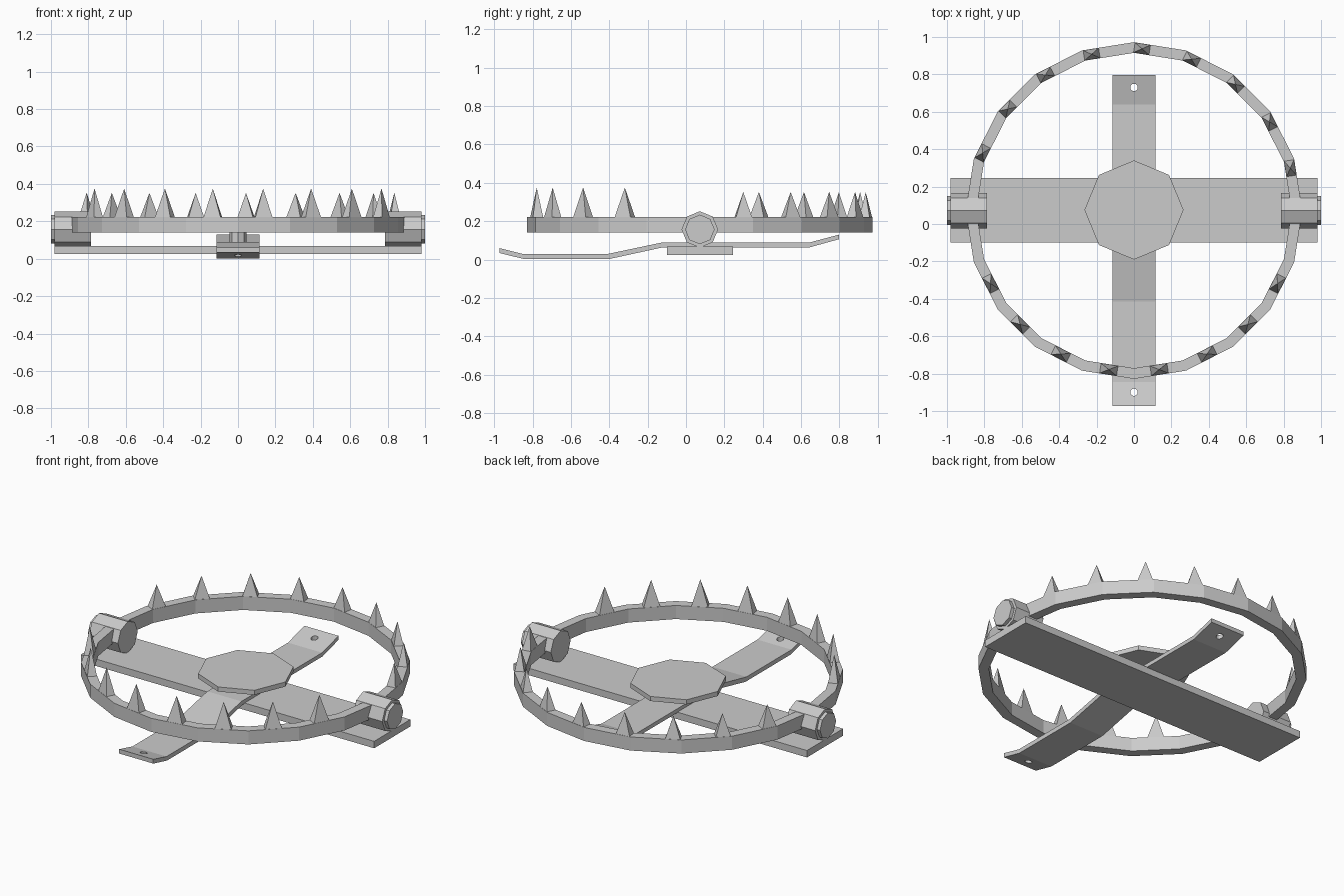
import bpy, bmesh
from math import sin, cos, pi, radians
from mathutils import Matrix, Vector

if "Cube" in bpy.data.objects:
    bpy.data.objects.remove(bpy.data.objects["Cube"])

CY = 0.072          # y of the hinge axis and trap centre
R_OUT, R_IN = 0.90, 0.843
STEP = radians(18)


def make(name, verts, faces):
    me = bpy.data.meshes.new(name)
    bm = bmesh.new()
    vs = [bm.verts.new(v) for v in verts]
    for f in faces:
        bm.faces.new([vs[i] for i in f])
    bmesh.ops.recalc_face_normals(bm, faces=bm.faces)
    bm.to_mesh(me)
    bm.free()
    ob = bpy.data.objects.new(name, me)
    bpy.context.collection.objects.link(ob)
    return ob


def loft(name, sections):
    """Join equal-length loops of points and cap both ends."""
    n = len(sections[0])
    verts = [p for s in sections for p in s]
    faces = [tuple(range(n)), tuple(range(len(verts) - n, len(verts)))]
    for k in range(len(sections) - 1):
        for i in range(n):
            j = (i + 1) % n
            faces.append((k*n + i, k*n + j, (k+1)*n + j, (k+1)*n + i))
    return make(name, verts, faces)


def prism_z(name, r, y, z0, z1, n=8):
    ring = [(r*sin(2*pi*i/n), y + r*cos(2*pi*i/n)) for i in range(n)]
    return loft(name, [[(a, b, z) for a, b in ring] for z in (z0, z1)])


def prism_x(name, r, x0, x1, z, n=8):
    ring = [(CY + r*sin(2*pi*i/n), z + r*cos(2*pi*i/n)) for i in range(n)]
    return loft(name, [[(x, a, b) for a, b in ring] for x in (x0, x1)])


def polar(r, a, side, z):
    return (r*sin(a), CY + side*r*cos(a), z)


# base plate
loft("base_plate", [[(x, -0.10, 0.025), (x, 0.245, 0.025), (x, 0.245, 0.067), (x, -0.10, 0.067)]
                    for x in (-0.98, 0.98)])

# bent cross strap with a hole near each end
top = [(-0.972, 0.060), (-0.845, 0.028), (-0.415, 0.028), (-0.13, 0.088), (0.64, 0.088), (0.797, 0.130)]
bottom = [(-0.972, 0.034), (-0.84, 0.002), (-0.405, 0.002), (-0.12, 0.064), (0.645, 0.064), (0.797, 0.106)]
strap = loft("cross_strap", [[(-0.114, y, a), (0.114, y, a), (0.114, yb, b), (-0.114, yb, b)]
                             for (y, a), (yb, b) in zip(top, bottom)])
for y in (-0.90, 0.73):
    cutter = prism_z("hole_cutter", 0.02, y, -0.1, 0.3, 12)
    cutter.hide_render = True
    mod = strap.modifiers.new("hole", 'BOOLEAN')
    mod.operation = 'DIFFERENCE'
    mod.object = cutter
    bpy.context.view_layer.objects.active = strap
    bpy.ops.object.modifier_apply(modifier=mod.name)
    bpy.data.objects.remove(cutter)

# trigger pan on its stem
prism_z("pan_stem", 0.045, 0.075, 0.08, 0.145)
prism_z("trigger_pan", 0.265, 0.075, 0.14, 0.168)

# hinge knuckles and pins
for s, label in ((-1, "left"), (1, "right")):
    prism_x(label + "_hinge", 0.095, s*0.787, s*0.98, 0.157)
    prism_x(label + "_hinge_pin", 0.077, s*0.97, s*1.0, 0.157)


# half-ring jaws
def jaw(name, side):
    loft(name, [[polar(R_OUT, k*STEP, side, 0.14), polar(R_OUT, k*STEP, side, 0.222),
                 polar(R_IN, k*STEP, side, 0.222), polar(R_IN, k*STEP, side, 0.14)]
                for k in range(-5, 6)])


# pyramid tooth standing on jaw segment k, shifted along the segment
def tooth(name, side, k, shift, half_w, tip):
    a = (k + 0.5)*STEP
    out = Vector((sin(a), side*cos(a), 0))
    tan = Vector((cos(a), -side*sin(a), 0))
    mid = 0.5*(R_OUT + R_IN)*cos(STEP/2)
    c = Vector((0, CY, 0.215)) + out*mid + tan*shift
    base = [c + tan*(u*half_w) + out*(v*0.028) for u, v in ((-1, -1), (1, -1), (1, 1), (-1, 1))]
    apex = Vector((c.x, c.y, tip))
    make(name, base + [apex], [(3, 2, 1, 0), (0, 1, 4), (1, 2, 4), (2, 3, 4), (3, 0, 4)])


jaw("front_jaw", -1)
jaw("back_jaw", 1)
for k in range(-4, 4):
    tooth("front_tooth", -1, k, 0, 0.048, 0.375)
for k in range(-4, 5):
    tooth("back_tooth", 1, k, -0.093, 0.044, 0.352)
